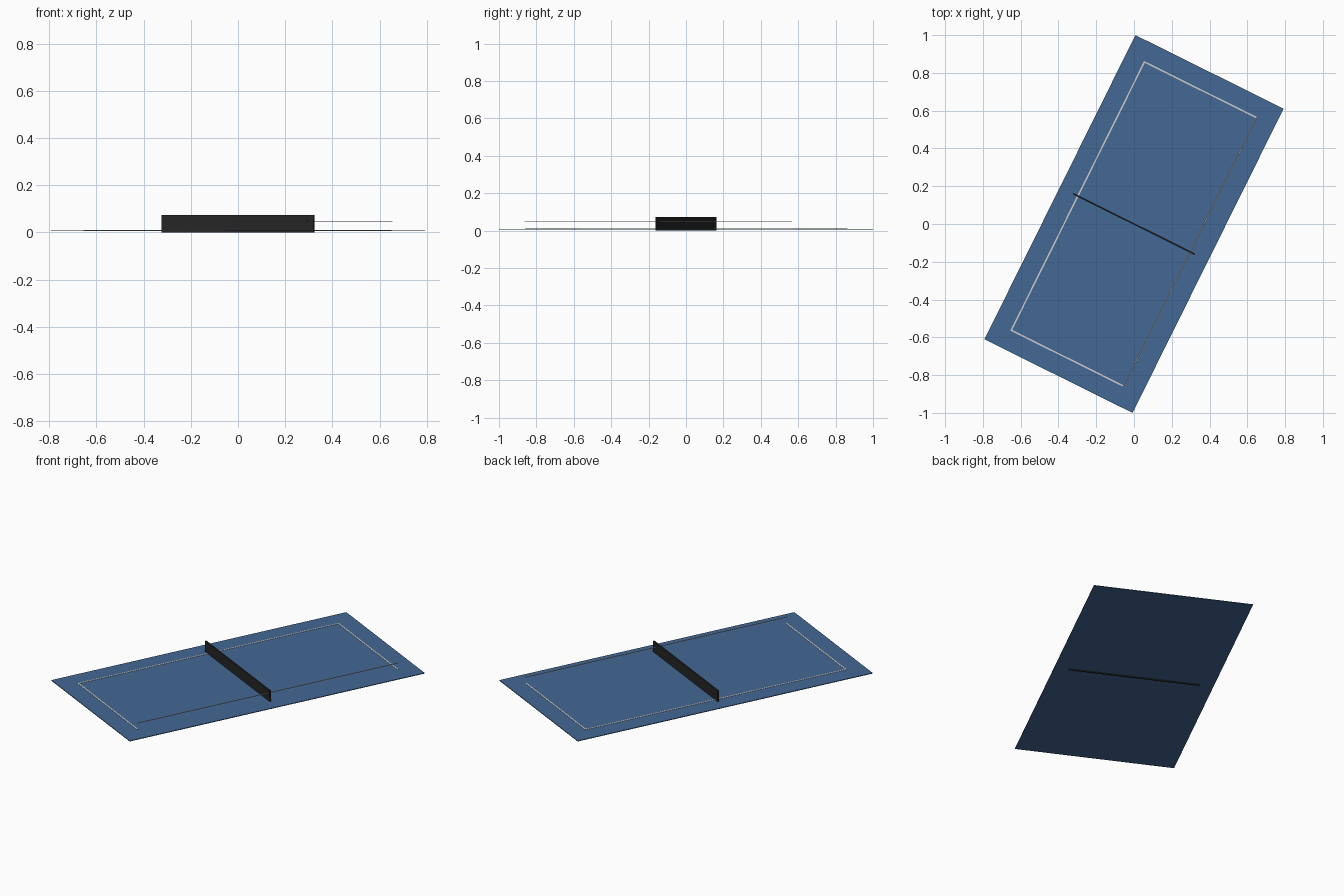
import bpy
from math import radians
from mathutils import Matrix

if "Cube" in bpy.data.objects:
    bpy.data.objects.remove(bpy.data.objects["Cube"])

ROT = Matrix.Rotation(radians(-26.4), 4, 'Z')


def material(name, rgb):
    m = bpy.data.materials.new(name)
    m.diffuse_color = (*rgb, 1)
    m.use_nodes = True
    m.node_tree.nodes["Principled BSDF"].inputs["Base Color"].default_value = m.diffuse_color
    return m


blue = material("court_blue", (0.055, 0.14, 0.30))
white = material("line_white", (0.75, 0.75, 0.72))
dark = material("net_dark", (0.02, 0.02, 0.02))


def box(name, centre, size, mat):
    """Box laid out along the court's own axes, then turned with the court."""
    bpy.ops.mesh.primitive_cube_add(size=1)
    ob = bpy.context.object
    ob.name = name
    ob.data.transform(ROT @ Matrix.Translation(centre) @ Matrix.Diagonal((*size, 1)))
    ob.data.materials.append(mat)
    return ob


HW, HL, LINE = 0.332, 0.793, 0.008

# Court surface
box("court_surface", (0, 0, 0.007), (0.876, 1.798, 0.004), blue)

# Boundary lines lying on the surface
box("left_sideline", (-HW, 0, 0.0095), (LINE, 2 * HL + LINE, 0.002), white)
for side, name in ((-1, "near_baseline"), (1, "far_baseline")):
    box(name, (0, side * HL, 0.0095), (2 * HW, LINE, 0.002), white)

# Right sideline is raised above the surface
box("right_sideline", (HW, 0, 0.047), (LINE * 0.75, 2 * HL + LINE, 0.002), white)

# Net across the middle, passing through the surface
box("net", (0, 0, 0.0365), (0.72, 0.008, 0.073), dark)
